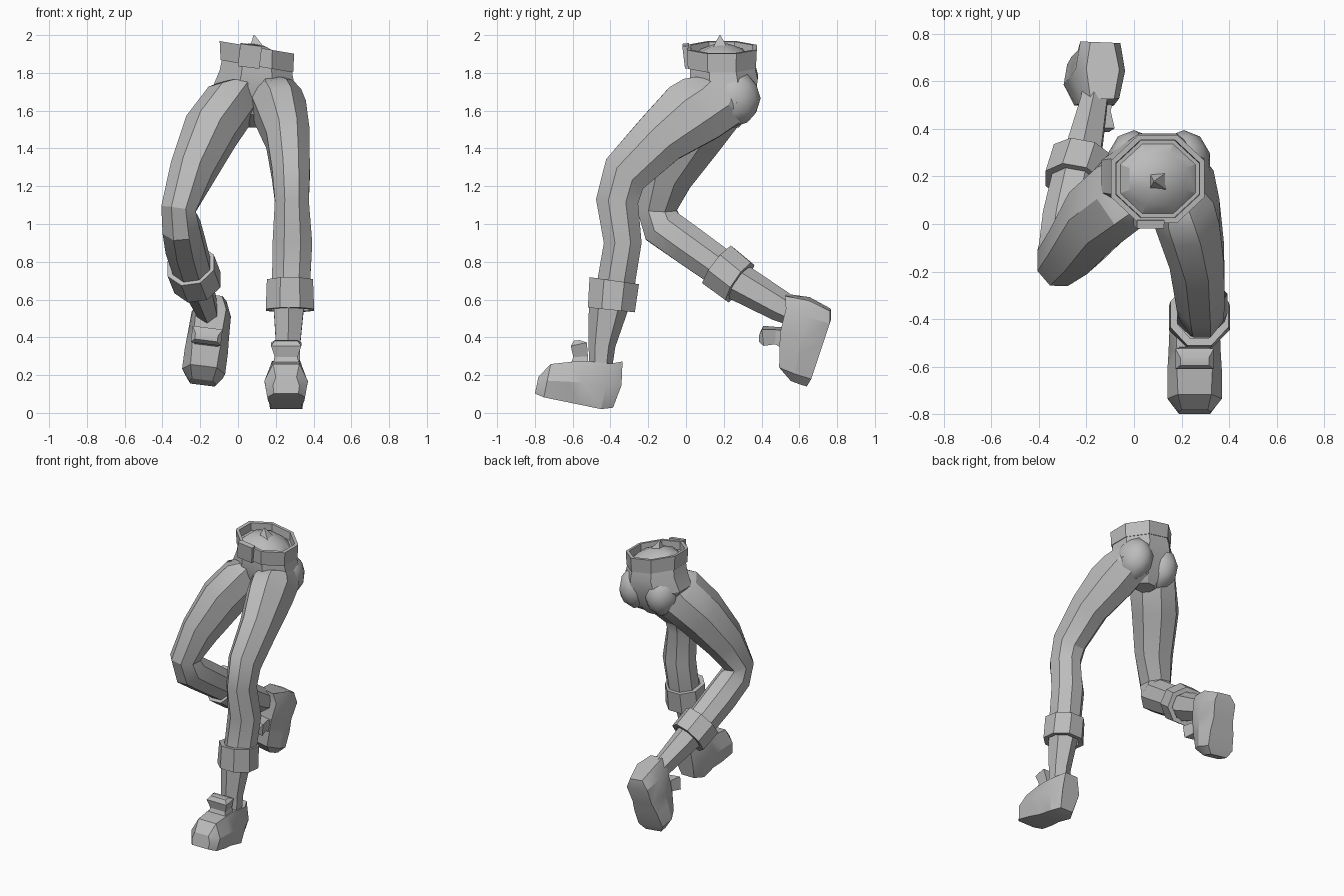
import bpy, bmesh, math
from mathutils import Vector, Matrix

cube = bpy.data.objects.get("Cube")
if cube:
    bpy.data.objects.remove(cube, do_unlink=True)

GREY = (0.5, 0.5, 0.5, 1)
mat = bpy.data.materials.new("plain grey")
mat.use_nodes = True
mat.diffuse_color = GREY
mat.node_tree.nodes["Principled BSDF"].inputs["Base Color"].default_value = GREY


def finish(name, bm):
    bmesh.ops.recalc_face_normals(bm, faces=bm.faces)
    mesh = bpy.data.meshes.new(name)
    bm.to_mesh(mesh)
    bm.free()
    mesh.materials.append(mat)
    obj = bpy.data.objects.new(name, mesh)
    bpy.context.scene.collection.objects.link(obj)
    bpy.ops.object.select_all(action='DESELECT')
    obj.select_set(True)
    bpy.context.view_layer.objects.active = obj
    bpy.ops.object.shade_smooth_by_angle(angle=math.radians(28))
    return obj


def bridge(bm, loops, closed=False):
    pairs = list(zip(loops, loops[1:]))
    if closed:
        pairs.append((loops[-1], loops[0]))
    for a, b in pairs:
        n = len(a)
        for i in range(n):
            bm.faces.new((a[i], a[(i + 1) % n], b[(i + 1) % n], b[i]))


def ring(bm, centre, axis, rx, rd, sides=8):
    """Oval ring around an axis; rx runs sideways, rd front to back."""
    axis = Vector(axis).normalized()
    side = (Vector((1, 0, 0)) - axis * axis.x).normalized()
    deep = axis.cross(side)
    k = 1 / math.cos(math.pi / sides)
    return [bm.verts.new(Vector(centre) + side * rx * k * math.cos(t) + deep * rd * k * math.sin(t))
            for t in (2 * math.pi * (i + 0.5) / sides for i in range(sides))]


def tube(name, rings, sides=8):
    bm = bmesh.new()
    loops = [ring(bm, *r, sides) for r in rings]
    bridge(bm, loops)
    bm.faces.new(loops[0])
    bm.faces.new(loops[-1])
    return finish(name, bm)


def band(name, start, end, wall):
    """Hollow collar between two rings."""
    bm = bmesh.new()
    outer = [ring(bm, *r) for r in (start, end)]
    inner = [ring(bm, c, a, rx - wall, rd - wall) for c, a, rx, rd in (end, start)]
    bridge(bm, outer + inner, closed=True)
    return finish(name, bm)


def shoe(side, heel, toe_dir):
    """Shoe lofted from heel to toe, with a raised tongue."""
    u = Vector(toe_dir).normalized()
    w = (Vector((1, 0, 0)) - u * u.x).normalized()
    v = w.cross(u) * -1
    if v.dot(Vector((0, u.z, -u.y))) < 0:
        v.negate()
    place = Matrix((w, u, v)).transposed()

    def put(bm, pts):
        return [bm.verts.new(Vector(heel) + place @ Vector(p)) for p in pts]

    # along the sole, bottom, top, sole half width, middle half width, top half width
    sections = [(-0.01, 0.02, 0.27, 0.05, 0.07, 0.05),
                (0.05, 0, 0.245, 0.085, 0.105, 0.08),
                (0.17, 0, 0.235, 0.08, 0.11, 0.075),
                (0.25, 0, 0.215, 0.095, 0.115, 0.075),
                (0.36, 0, 0.18, 0.1, 0.115, 0.07),
                (0.41, 0.01, 0.1, 0.065, 0.07, 0.055)]
    bm = bmesh.new()
    loops = []
    for d, lo, hi, a, b, c in sections:
        mid = lo + (hi - lo) * 0.5
        back = -0.02 if d < 0 else 0
        loops.append(put(bm, [(-a, d, lo), (a, d, lo), (b, d + back, mid), (c, d, hi),
                              (-c, d, hi), (-b, d + back, mid)]))
    bridge(bm, loops)
    bm.faces.new(loops[0])
    bm.faces.new(loops[-1])
    finish(side + "_shoe", bm)

    bm = bmesh.new()
    loops = [put(bm, [(-h, n, z1), (h, n, z1), (h, f, z2), (-h, f, z2)])
             for h, n, z1, f, z2 in ((0.075, 0.16, 0.2, 0.26, 0.18),
                                     (0.06, 0.175, 0.26, 0.25, 0.24),
                                     (0.08, 0.195, 0.33, 0.275, 0.295),
                                     (0.06, 0.235, 0.335, 0.265, 0.325))]
    bridge(bm, loops)
    bm.faces.new(loops[0])
    bm.faces.new(loops[-1])
    finish(side + "_shoe_tongue", bm)


# Hips, tapering down to the crotch
tilt = (0.17, 0, 1)
tube("hips", [((0.1, 0.19, 1.88), tilt, 0.18, 0.165),
              ((0.1, 0.2, 1.78), tilt, 0.2, 0.18),
              ((0.09, 0.2, 1.68), tilt, 0.23, 0.165),
              ((0.09, 0.2, 1.58), (0, 0, 1), 0.15, 0.13),
              ((0.09, 0.22, 1.51), (0, 0, 1), 0.06, 0.06)])

# Seat of the trousers
for side, x in (("left", 0.21), ("right", 0)):
    bm = bmesh.new()
    bmesh.ops.create_icosphere(bm, subdivisions=2, radius=1)
    bmesh.ops.transform(bm, verts=bm.verts, matrix=Matrix.Translation((x, 0.255, 1.665))
                        @ Matrix.Diagonal((0.115, 0.14, 0.15, 1)))
    finish(side + "_seat", bm)

# Belt, buckle and the uneven closed top inside the belt
band("belt", ((0.1, 0.19, 1.835), tilt, 0.195, 0.18),
     ((0.1, 0.19, 1.935), tilt, 0.2, 0.185), 0.022)
bm = bmesh.new()
bmesh.ops.create_cube(bm, size=1)
bmesh.ops.transform(bm, verts=bm.verts, matrix=Matrix.Translation((0.063, 0.005, 1.89))
                    @ Matrix.Rotation(0.12, 4, 'Y') @ Matrix.Rotation(0.12, 4, 'X')
                    @ Matrix.Diagonal((0.115, 0.035, 0.12, 1)))
finish("buckle", bm)
tube("waist_top", [((0.1, 0.19, 1.87), tilt, 0.17, 0.155),
                   ((0.1, 0.19, 1.92), tilt, 0.12, 0.11),
                   ((0.1, 0.19, 1.95), tilt, 0.04, 0.04)])
tube("waist_point", [((0.1, 0.18, 1.94), (0, 0, 1), 0.035, 0.035),
                     ((0.085, 0.18, 2.0), (0, 0, 1), 0.003, 0.003)], 4)

# Left leg, stepping forward
tube("left_trouser", [((0.19, 0.2, 1.75), (0, -0.2, -1), 0.1, 0.15),
                      ((0.2, 0.15, 1.66), (0.1, -0.5, -0.8), 0.135, 0.195),
                      ((0.225, 0.04, 1.59), (0.1, -0.7, -0.7), 0.135, 0.185),
                      ((0.265, -0.14, 1.45), (0.1, -0.72, -0.69), 0.115, 0.145),
                      ((0.28, -0.325, 1.265), (0, -0.6, -0.75), 0.1, 0.125),
                      ((0.285, -0.365, 1.12), (0, -0.1, -1), 0.09, 0.112),
                      ((0.288, -0.335, 0.9), (0, 0, -1), 0.105, 0.1),
                      ((0.28, -0.375, 0.66), (0, -0.15, -1), 0.1, 0.1)])
band("left_cuff", ((0.275, -0.38, 0.7), (0, -0.14, -1), 0.122, 0.132),
     ((0.275, -0.395, 0.545), (0, -0.1, -1), 0.128, 0.125), 0.03)
tube("left_shin", [((0.27, -0.4, 0.62), (0, -0.15, -1), 0.085, 0.1),
                   ((0.265, -0.445, 0.36), (0, -0.15, -1), 0.064, 0.062),
                   ((0.265, -0.455, 0.2), (0, -0.1, -1), 0.06, 0.05)], 6)
shoe("left", (0.255, -0.4, 0.01), (0, -0.39, 0.08))

# Right leg, bent and trailing behind
tube("right_trouser", [((0.02, 0.2, 1.75), (0, -0.1, -1), 0.1, 0.16),
                       ((-0.03, 0.15, 1.65), (-0.35, -0.4, -0.8), 0.135, 0.18),
                       ((-0.145, 0.045, 1.49), (-0.4, -0.5, -0.8), 0.14, 0.165),
                       ((-0.245, -0.09, 1.27), (-0.3, -0.5, -0.8), 0.115, 0.135),
                       ((-0.315, -0.155, 1.08), (-0.15, -0.05, -1), 0.092, 0.105),
                       ((-0.3, -0.125, 0.985), (0.1, 0.6, -0.75), 0.1, 0.11),
                       ((-0.28, 0.01, 0.89), (0.2, 0.8, -0.6), 0.105, 0.105),
                       ((-0.24, 0.2, 0.755), (0.2, 0.8, -0.6), 0.1, 0.1)])
band("right_cuff", ((-0.25, 0.17, 0.78), (0.22, 0.78, -0.6), 0.125, 0.125),
     ((-0.215, 0.285, 0.69), (0.22, 0.8, -0.55), 0.125, 0.12), 0.03)
tube("right_shin", [((-0.225, 0.24, 0.715), (0.15, 0.85, -0.5), 0.08, 0.09),
                    ((-0.17, 0.5, 0.565), (0.15, 0.85, -0.5), 0.056, 0.072),
                    ((-0.155, 0.6, 0.51), (0.1, 0.85, -0.5), 0.05, 0.055)], 6)
shoe("right", (-0.135, 0.78, 0.53), (-0.05, -0.12, -0.36))
